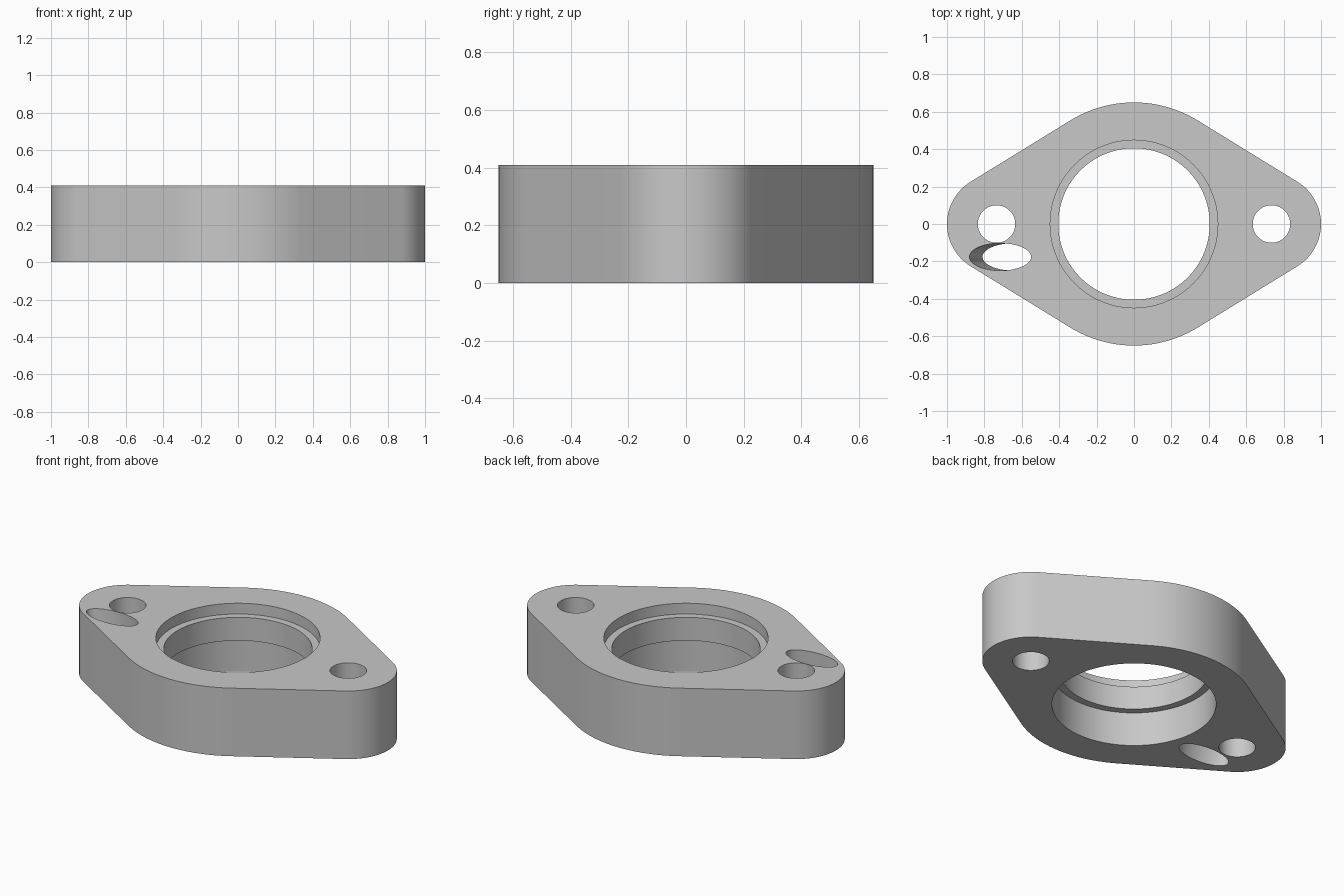
import bpy
import bmesh
from math import cos, sin, pi, acos

cube = bpy.data.objects.get("Cube")
if cube:
    bpy.data.objects.remove(cube, do_unlink=True)

HEIGHT = 0.41
HUB_R = 0.65
EAR_R = 0.265
EAR_X = 1 - EAR_R

grey = bpy.data.materials.new("plain grey")
grey.use_nodes = True
colour = (0.58, 0.58, 0.58, 1)
grey.diffuse_color = colour
grey.node_tree.nodes["Principled BSDF"].inputs["Base Color"].default_value = colour


def arc(cx, radius, start, end, steps):
    return [(cx + radius * cos(start + (end - start) * i / steps),
             radius * sin(start + (end - start) * i / steps))
            for i in range(steps + 1)]


def ellipse(cx, cy, rx, ry, steps=96):
    return [(cx + rx * cos(2 * pi * i / steps), cy + ry * sin(2 * pi * i / steps))
            for i in range(steps)]


def loft(name, sections):
    """Closed solid through a stack of (outline, z) sections."""
    bm = bmesh.new()
    rings = [[bm.verts.new((x, y, z)) for x, y in outline] for outline, z in sections]
    for low, high in zip(rings, rings[1:]):
        n = len(low)
        for i in range(n):
            j = (i + 1) % n
            bm.faces.new((low[i], low[j], high[j], high[i]))
    bm.faces.new(rings[0][::-1])
    bm.faces.new(rings[-1])
    bmesh.ops.recalc_face_normals(bm, faces=bm.faces)
    mesh = bpy.data.meshes.new(name)
    bm.to_mesh(mesh)
    bm.free()
    mesh.materials.append(grey)
    obj = bpy.data.objects.new(name, mesh)
    bpy.context.collection.objects.link(obj)
    return obj


# Flange plate: wide hub arcs joined to the ear arcs by tangent lines
t = acos((HUB_R - EAR_R) / EAR_X)
outline = (arc(EAR_X, EAR_R, -t, t, 32) + arc(0, HUB_R, t, pi - t, 40)
           + arc(-EAR_X, EAR_R, pi - t, pi + t, 32)
           + arc(0, HUB_R, pi + t, 2 * pi - t, 40))
flange = loft("flange_plate", [(outline, 0), (outline, HEIGHT)])

# Stepped bore: recesses above and below an inner lip
wide, narrow = ellipse(0, 0, 0.448, 0.448, 128), ellipse(0, 0, 0.405, 0.405, 128)
LOW, TOP = -0.05, HEIGHT + 0.05
cutters = [loft("bore_cutter", [(wide, LOW), (wide, 0.205), (narrow, 0.205),
                                (narrow, 0.345), (wide, 0.345), (wide, TOP)])]

# Bolt holes in both ears
for side, x in (("left", EAR_X), ("right", -EAR_X)):
    hole = ellipse(x, 0, 0.1, 0.1, 64)
    cutters.append(loft(side + "_bolt_hole_cutter", [(hole, LOW), (hole, TOP)]))

# Slanted oval passage beside the right bolt hole
cutters.append(loft("passage_cutter", [
    (ellipse(-0.645 - 0.07 * z / HEIGHT, -0.176, 0.165, 0.073), z) for z in (LOW, TOP)]))

# Cut every opening, then drop the cutters
bpy.ops.object.select_all(action='DESELECT')
flange.select_set(True)
bpy.context.view_layer.objects.active = flange
for cutter in cutters:
    cutter.hide_render = True
    cut = flange.modifiers.new(cutter.name, 'BOOLEAN')
    cut.operation = 'DIFFERENCE'
    cut.solver = 'EXACT'
    cut.object = cutter
    bpy.ops.object.modifier_apply(modifier=cut.name)
    bpy.data.objects.remove(cutter, do_unlink=True)

bpy.ops.object.shade_smooth_by_angle(angle=pi / 6)
